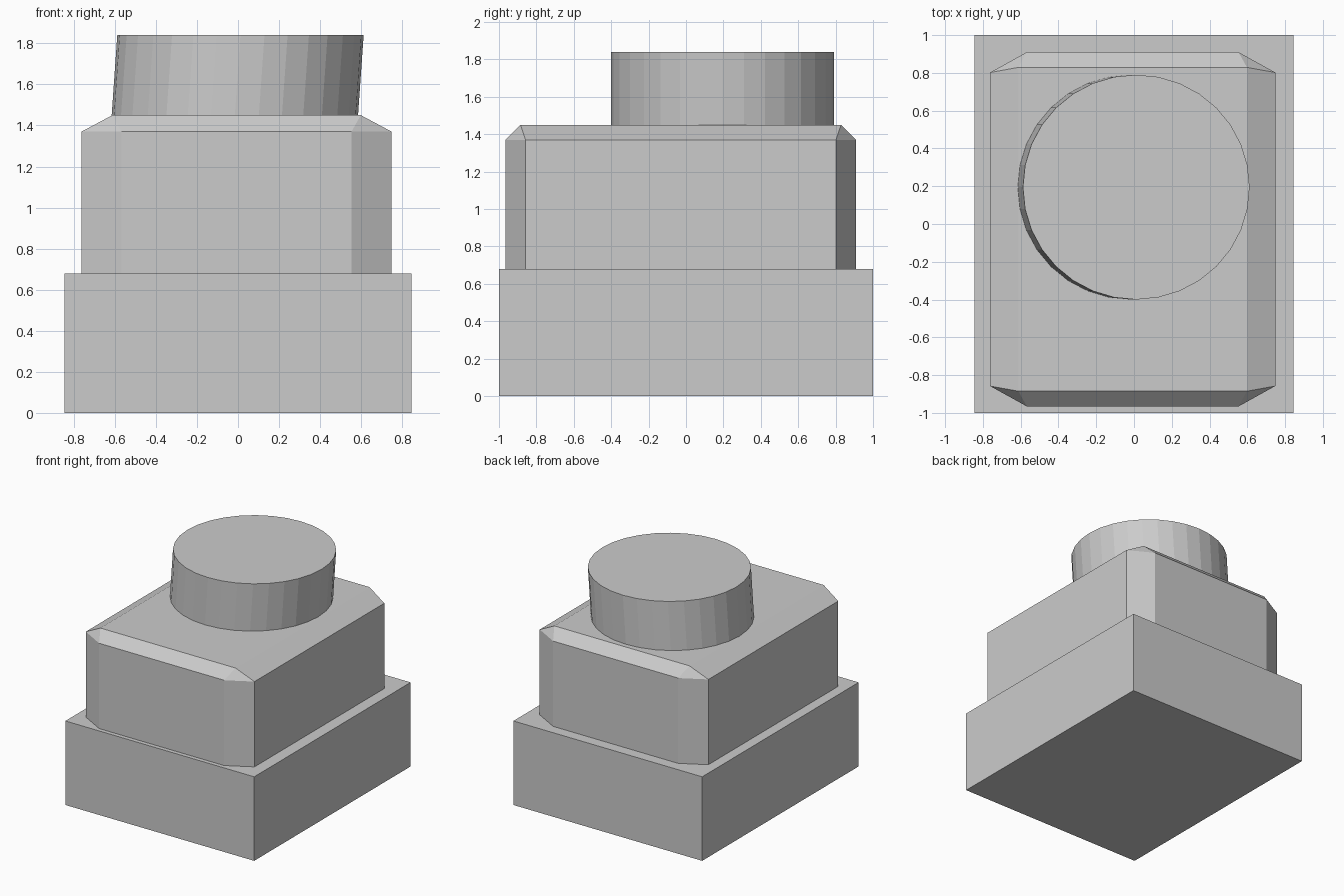
import bpy, bmesh
from mathutils import Matrix

if "Cube" in bpy.data.objects:
    bpy.data.objects.remove(bpy.data.objects["Cube"])


def make_object(name, bm):
    bmesh.ops.recalc_face_normals(bm, faces=bm.faces)
    mesh = bpy.data.meshes.new(name)
    bm.to_mesh(mesh)
    bm.free()
    obj = bpy.data.objects.new(name, mesh)
    bpy.context.collection.objects.link(obj)
    return obj


# Base block
bm = bmesh.new()
bmesh.ops.create_cube(bm, size=1, matrix=Matrix.Translation((0, 0, 0.34))
                      @ Matrix.Diagonal((1.69, 2.0, 0.68, 1)))
make_object("base_block", bm)

# Chamfered body: each upper corner has a side, front/back and top point
bm = bmesh.new()
cx, cy = -0.007, -0.028
for sx in (-1, 1):
    for sy in (-1, 1):
        for dx, dy, z in ((0.755, 0.83, 1.37), (0.56, 0.938, 1.37),
                          (0.605, 0.857, 1.45),
                          (0.755, 0.83, 0.64), (0.56, 0.938, 0.64)):
            bm.verts.new((cx + sx * dx, cy + sy * dy, z))
bmesh.ops.convex_hull(bm, input=bm.verts)
bmesh.ops.dissolve_limit(bm, angle_limit=0.01, verts=bm.verts, edges=bm.edges)
make_object("chamfered_body", bm)

# Round cap, leaning slightly to the right with a level top
bm = bmesh.new()
bmesh.ops.create_cone(bm, cap_ends=True, segments=32, radius1=1, radius2=1, depth=1)
z0, z1 = 1.42, 1.84
for v in bm.verts:
    z = z0 + (v.co.z + 0.5) * (z1 - z0)
    lean = 0.012 - 0.07 * (z1 - z)
    v.co = (v.co.x * 0.6 + lean, v.co.y * 0.595 + 0.195, z)
make_object("round_cap", bm)
